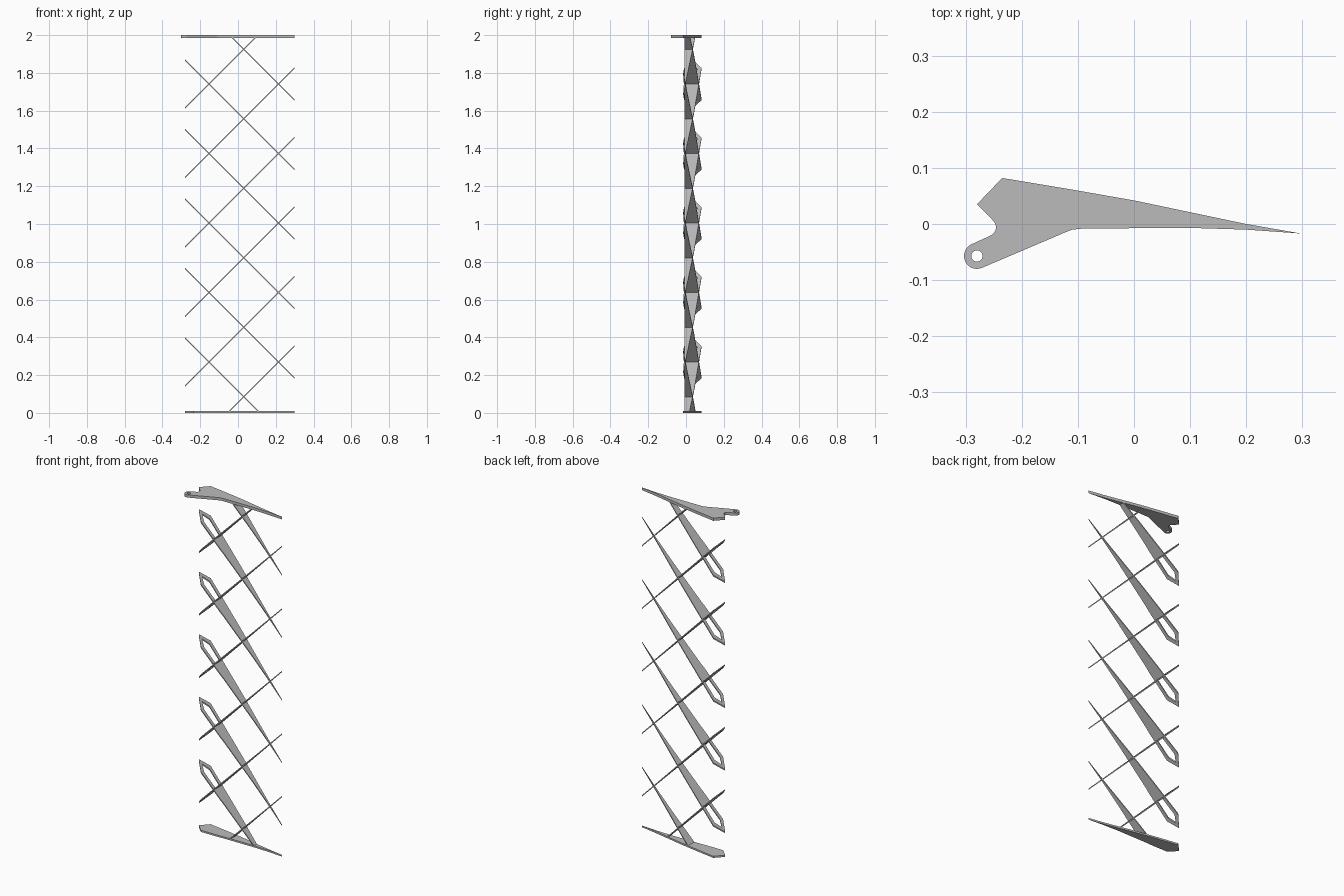
import bpy
import bmesh
from math import cos, sin, radians
from mathutils import Matrix

cube = bpy.data.objects.get("Cube")
if cube:
    bpy.data.objects.remove(cube, do_unlink=True)

GREY = (0.5, 0.5, 0.5, 1.0)
grey = bpy.data.materials.new("light grey plastic")
grey.use_nodes = True
grey.diffuse_color = GREY
for node in grey.node_tree.nodes:
    if node.type == 'BSDF_PRINCIPLED':
        node.inputs["Base Color"].default_value = GREY


def arc(cx, cy, radius, start, end, steps):
    angles = [radians(start + (end - start) * i / steps) for i in range(steps + 1)]
    return [(cx + radius * cos(a), cy + radius * sin(a)) for a in angles]


def plate(name, outline, hole, thickness, matrix):
    """Flat plate with an optional hole, transformed and trimmed to the panel height."""
    bm = bmesh.new()
    for loop in filter(None, (outline, hole)):
        verts = [bm.verts.new((x, y, -thickness / 2)) for x, y in loop]
        for a, b in zip(verts, verts[1:] + verts[:1]):
            bm.edges.new((a, b))
    bmesh.ops.triangle_fill(bm, use_beauty=True, edges=bm.edges[:])
    top = bmesh.ops.extrude_face_region(bm, geom=bm.faces[:])["geom"]
    bmesh.ops.translate(bm, vec=(0, 0, thickness),
                        verts=[g for g in top if isinstance(g, bmesh.types.BMVert)])
    bm.transform(matrix)
    for height, normal in ((0, -1), (2, 1)):
        cut = bmesh.ops.bisect_plane(bm, geom=bm.verts[:] + bm.edges[:] + bm.faces[:],
                                     plane_co=(0, 0, height), plane_no=(0, 0, normal),
                                     clear_outer=True)["geom_cut"]
        edges = [g for g in cut if isinstance(g, bmesh.types.BMEdge) and g.is_boundary]
        if edges:
            bmesh.ops.holes_fill(bm, edges=edges)
    bmesh.ops.recalc_face_normals(bm, faces=bm.faces[:])
    mesh = bpy.data.meshes.new(name)
    bm.to_mesh(mesh)
    bm.free()
    mesh.materials.append(grey)
    obj = bpy.data.objects.new(name, mesh)
    bpy.context.collection.objects.link(obj)
    return obj


# Shared tapered section: underside to tip, then back along the upper side
taper = [(-0.11, -0.01), (-0.09, -0.008), (0.1, -0.007), (0.2, -0.01), (0.298, -0.017),
         (0.2, 0.0), (0.1, 0.021), (0.0, 0.042), (-0.12, 0.063), (-0.235, 0.082)]
section = taper + [(-0.28, 0.035), (-0.235, -0.01)]
slot = [(-0.258, 0.035), (-0.228, 0.06), (-0.155, 0.049), (-0.155, 0.01), (-0.228, 0.01)]

# End ribs: a plain one below, one with a hinge horn above
horn = ([(-0.28, 0.035), (-0.252, 0.007)] + arc(-0.262, -0.006, 0.016, 30, -70, 6)
        + arc(-0.28, -0.057, 0.023, 115, 295, 14) + [(-0.125, -0.016)])
plate("bottom_rib", section, None, 0.01, Matrix.Translation((0, 0, 0.005)))
plate("top_rib", taper + horn, arc(-0.28, -0.057, 0.01, 0, 345, 23), 0.016,
      Matrix.Translation((0, 0, 1.992)))

# Crossing diagonal ribs
for slope, side in ((1, "rising"), (-1, "falling")):
    for k in range(6):
        lean = Matrix.Identity(4)
        lean[2][0] = slope
        lean[2][3] = 0.085 + 0.368 * k - slope * 0.03
        plate(f"{side}_diagonal_rib_{k + 1}", section, slot, 0.008, lean)
